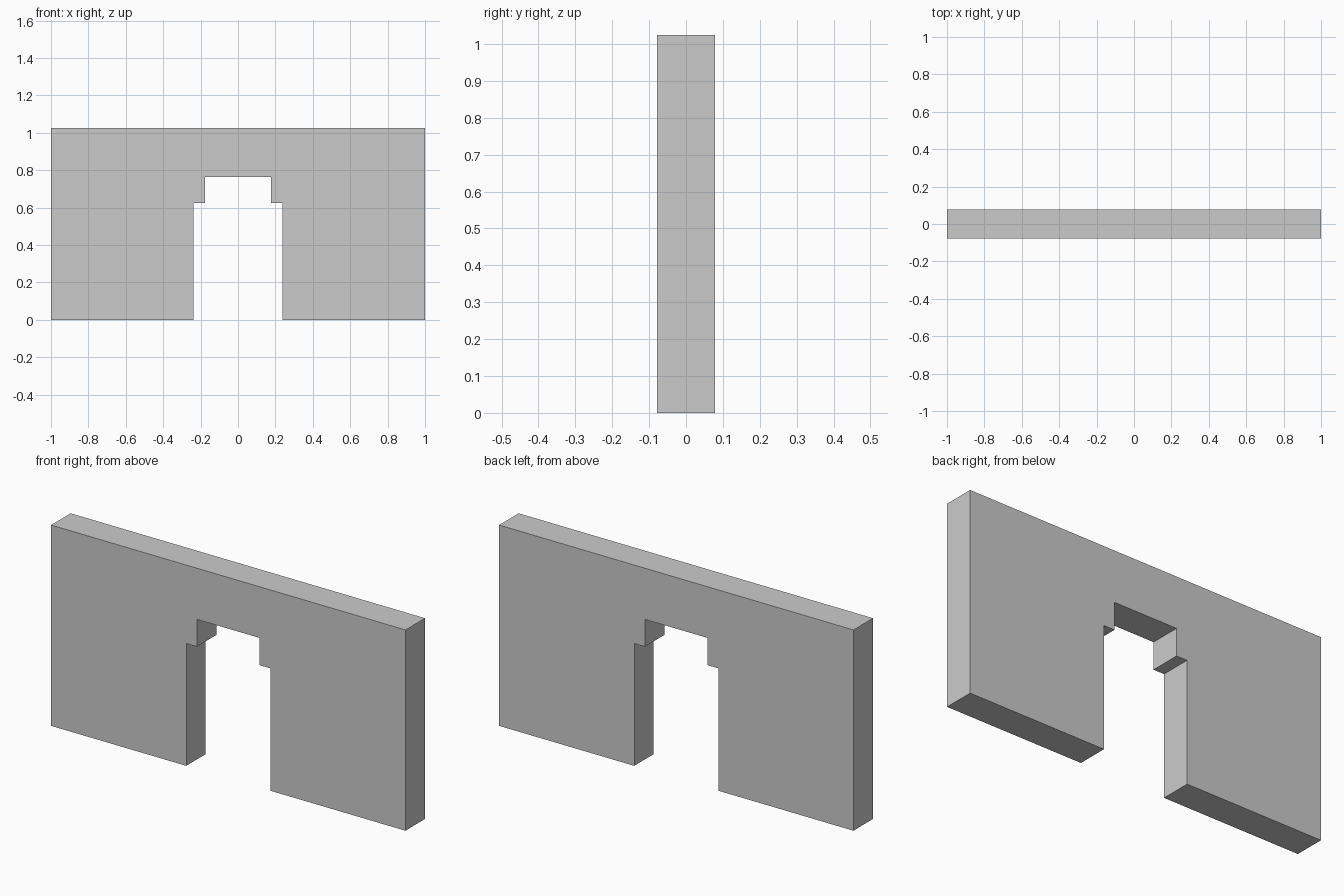
import bpy
import bmesh

if "Cube" in bpy.data.objects:
    bpy.data.objects.remove(bpy.data.objects["Cube"])

HALF_DEPTH = 0.0785

# Right half of the wall outline (x, z), from the opening's top centre round to the wall's top
half = [(0.177, 0.763), (0.177, 0.624), (0.237, 0.624), (0.237, 0.0),
        (1.0, 0.0), (1.0, 1.024)]
outline = half + [(-x, z) for x, z in reversed(half)]

# Wall with stepped doorway: one profile extruded through the thickness
bm = bmesh.new()
front = bm.faces.new([bm.verts.new((x, -HALF_DEPTH, z)) for x, z in outline])
extruded = bmesh.ops.extrude_face_region(bm, geom=[front], use_keep_orig=True)
verts = [v for v in extruded["geom"] if isinstance(v, bmesh.types.BMVert)]
bmesh.ops.translate(bm, verts=verts, vec=(0, 2 * HALF_DEPTH, 0))
bmesh.ops.recalc_face_normals(bm, faces=bm.faces)

mesh = bpy.data.meshes.new("doorway_wall")
bm.to_mesh(mesh)
bm.free()
wall = bpy.data.objects.new("doorway_wall", mesh)
bpy.context.collection.objects.link(wall)
